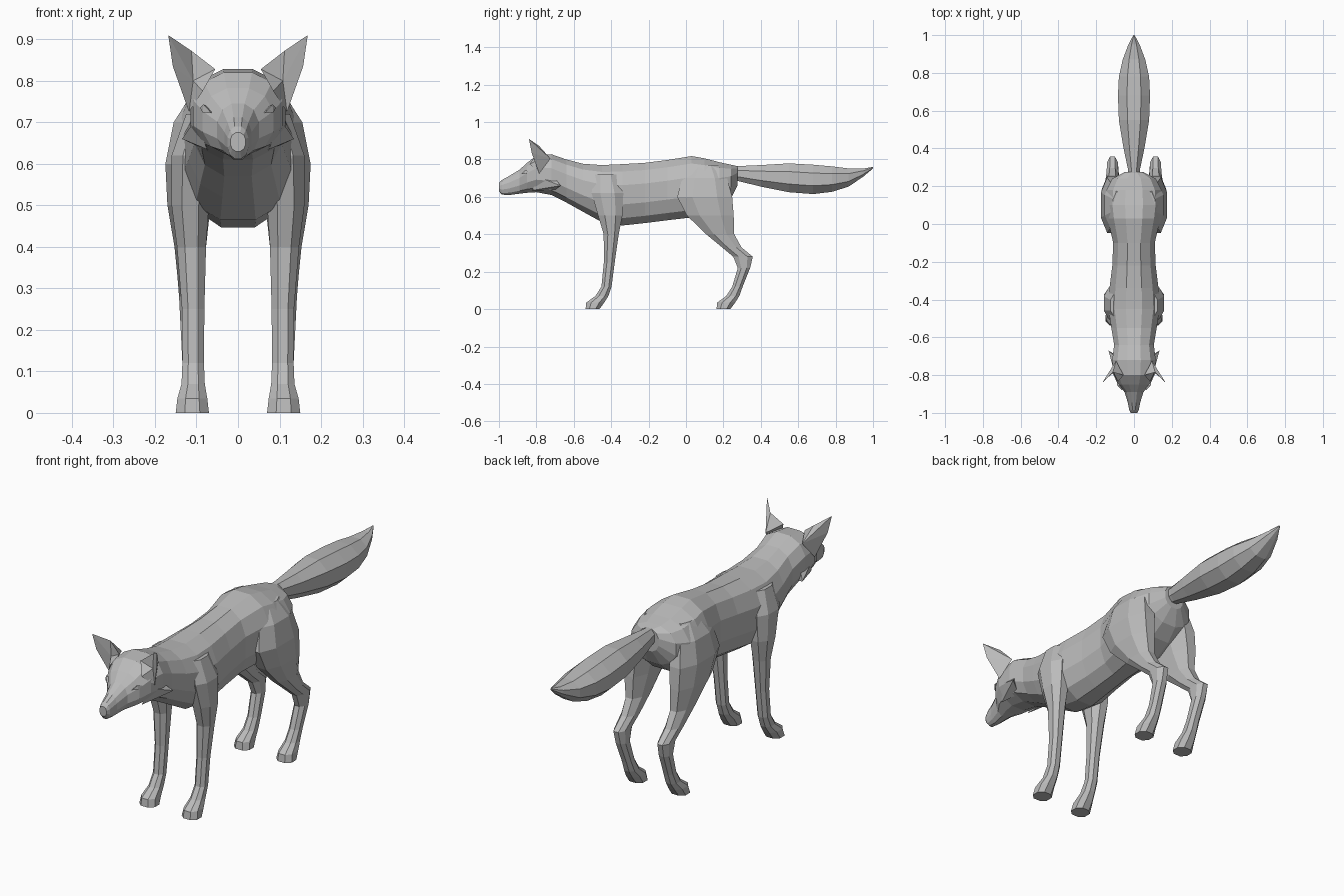
import bpy, bmesh
from math import cos, sin, pi, copysign

cube = bpy.data.objects.get("Cube")
if cube:
    bpy.data.objects.remove(cube, do_unlink=True)

GREY = (0.5, 0.5, 0.5, 1.0)
fur = bpy.data.materials.new("grey_fur")
fur.use_nodes = True
fur.diffuse_color = GREY
shader = next(n for n in fur.node_tree.nodes if n.type == "BSDF_PRINCIPLED")
shader.inputs["Base Color"].default_value = GREY
shader.inputs["Roughness"].default_value = 0.8


def finish(name, bm, mirrored):
    """Turn a bmesh into a flat-shaded object, optionally mirrored across x."""
    bmesh.ops.recalc_face_normals(bm, faces=bm.faces)
    mesh = bpy.data.meshes.new(name)
    bm.to_mesh(mesh)
    bm.free()
    mesh.materials.append(fur)
    obj = bpy.data.objects.new(name, mesh)
    bpy.context.scene.collection.objects.link(obj)
    if mirrored:
        obj.modifiers.new("Mirror", "MIRROR").use_axis[0] = True
    return obj


def unit_ring(sides, power):
    """Rounded polygon with flats on top, bottom and sides, one unit in radius."""
    def bend(v):
        return copysign(abs(v / cos(pi / sides)) ** power, v)
    angles = [(i + 0.5) * 2 * pi / sides for i in range(sides)]
    return [(bend(cos(a)), bend(sin(a))) for a in angles]


def skin(name, loops, mirrored):
    """Bridge successive vertex loops and cap both ends."""
    bm = bmesh.new()
    rows = [[bm.verts.new(p) for p in loop] for loop in loops]
    count = len(rows[0])
    for a, b in zip(rows, rows[1:]):
        for i in range(count):
            j = (i + 1) % count
            bm.faces.new((a[i], a[j], b[j], b[i]))
    bm.faces.new(rows[0])
    bm.faces.new(rows[-1])
    return finish(name, bm, mirrored)


def loft_along_y(name, sections, sides, power):
    """Sections are (y, bottom, top, half width)."""
    ring = unit_ring(sides, power)
    loops = [[(w * c, y, (lo + hi) / 2 + (hi - lo) / 2 * s) for c, s in ring]
             for y, lo, hi, w in sections]
    return skin(name, loops, False)


def loft_leg(name, sections):
    """Sections are (z, x, y, half width, half depth)."""
    ring = unit_ring(8, 0.9)
    loops = [[(x + rx * c, y + ry * s, z) for c, s in ring]
             for z, x, y, rx, ry in sections]
    return skin(name, loops, True)


def cupped(name, rim, hollow, back):
    """A closed rim joined to a hollow in front and a point behind."""
    bm = bmesh.new()
    edge = [bm.verts.new(p) for p in rim]
    for apex in (bm.verts.new(hollow), bm.verts.new(back)):
        for i, v in enumerate(edge):
            bm.faces.new((v, edge[i - 1], apex))
    return finish(name, bm, True)


def hull(name, points):
    """Small faceted solid around a few points."""
    bm = bmesh.new()
    for p in points:
        bm.verts.new(p)
    bmesh.ops.convex_hull(bm, input=bm.verts)
    return finish(name, bm, True)


# Head, neck and trunk in one skin
loft_along_y("head_and_body", [
    (-1, .63, .675, .018),
    (-.985, .612, .69, .025),
    (-.945, .61, .712, .033),
    (-.89, .617, .745, .05),
    (-.85, .622, .782, .085),
    (-.8, .625, .82, .108),
    (-.72, .61, .828, .115),
    (-.64, .57, .8, .105),
    (-.55, .52, .777, .12),
    (-.45, .465, .77, .135),
    (-.34, .447, .775, .13),
    (-.22, .46, .782, .115),
    (-.1, .475, .797, .11),
    (.03, .49, .818, .14),
    (.1, .5, .806, .15),
    (.18, .54, .785, .145),
    (.24, .59, .772, .115),
    (.275, .66, .764, .05),
], 12, .88)

# Bushy tail
loft_along_y("tail", [
    (.22, .7, .765, .025),
    (.29, .682, .765, .032),
    (.4, .655, .77, .055),
    (.55, .625, .779, .08),
    (.68, .615, .772, .085),
    (.78, .627, .763, .08),
    (.87, .655, .752, .06),
    (.95, .71, .752, .03),
    (1, .752, .76, .003),
], 8, .95)

# Legs run from paw to shoulder or hip
loft_leg("front_leg", [
    (0, .11, -.5, .04, .037),
    (.035, .11, -.485, .036, .048),
    (.07, .108, -.45, .028, .035),
    (.12, .108, -.425, .026, .027),
    (.25, .108, -.41, .027, .029),
    (.4, .112, -.4, .035, .04),
    (.5, .115, -.405, .045, .065),
    (.62, .11, -.42, .05, .085),
    (.72, .09, -.43, .035, .06),
])
loft_leg("hind_leg", [
    (0, .11, .2, .04, .037),
    (.035, .11, .215, .036, .048),
    (.07, .108, .25, .028, .035),
    (.12, .108, .275, .026, .028),
    (.22, .112, .31, .027, .033),
    (.28, .114, .305, .028, .052),
    (.33, .114, .245, .032, .052),
    (.4, .115, .183, .038, .075),
    (.5, .118, .13, .052, .125),
    (.6, .115, .1, .06, .147),
    (.7, .1, .1, .055, .12),
    (.77, .08, .1, .03, .07),
])

# Ears
cupped("ear", [
    (.055, -.8, .828),
    (.112, -.785, .872),
    (.168, -.84, .91),
    (.157, -.825, .835),
    (.118, -.785, .725),
    (.085, -.835, .775),
], (.108, -.785, .8), (.095, -.725, .805))

# Cheek tufts and narrow eyelids
hull("cheek_tuft", [
    (.1, -.8, .71),
    (.075, -.82, .635),
    (.07, -.71, .63),
    (.09, -.71, .71),
    (.135, -.67, .66),
])
hull("eyelid", [
    (.064, -.88, .722),
    (.092, -.838, .735),
    (.083, -.86, .743),
    (.085, -.86, .724),
    (.06, -.84, .73),
])
